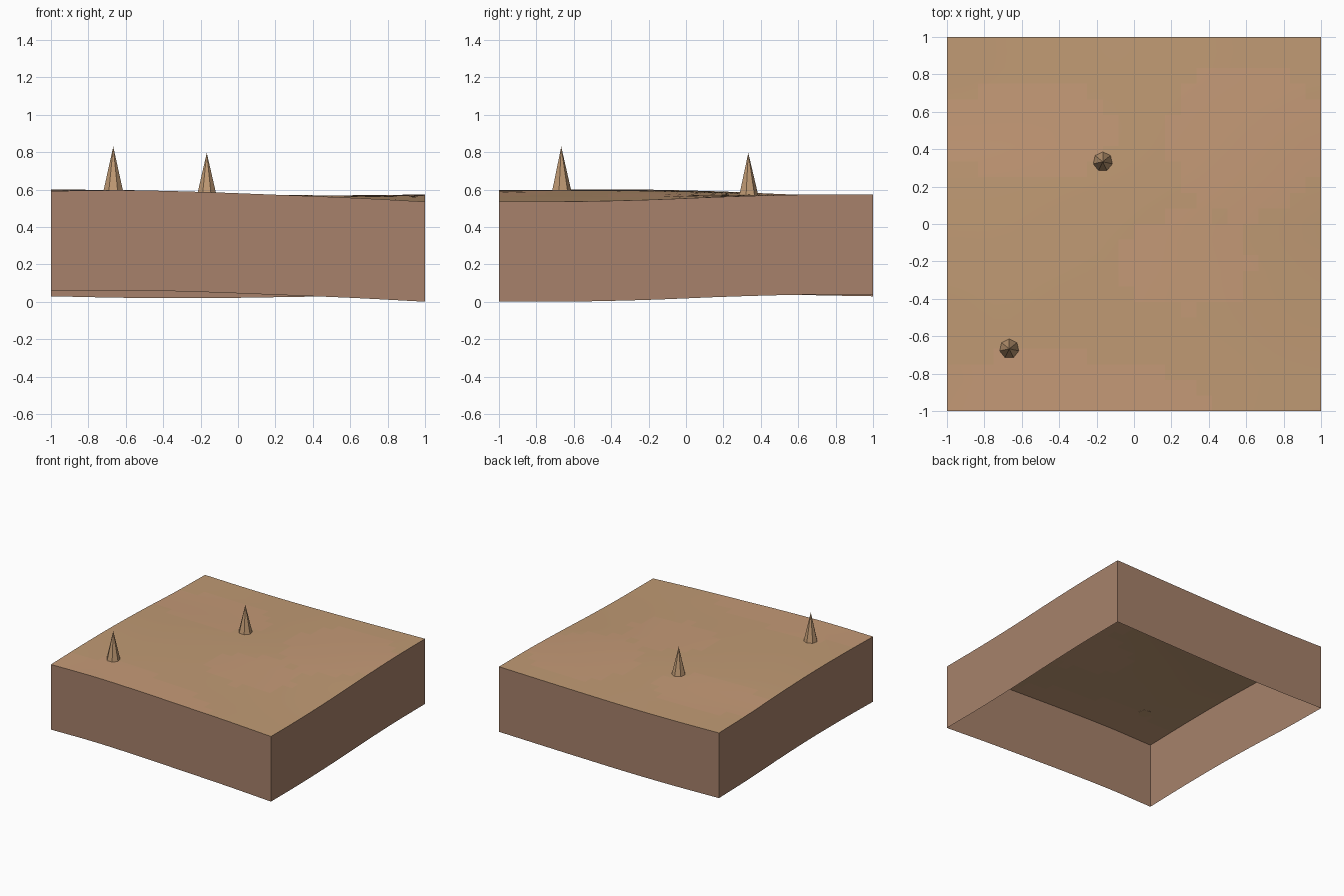
import bpy, bmesh, math

cube = bpy.data.objects.get("Cube")
if cube:
    bpy.data.objects.remove(cube, do_unlink=True)

CELLS = 24
DEPTH = 0.535

# Rim heights at six evenly spaced stations
FRONT = (0.593, 0.597, 0.588, 0.573, 0.557, 0.536)
BACK = (0.565, 0.557, 0.555, 0.560, 0.567, 0.575)
LEFT = (0.593, 0.600, 0.600, 0.590, 0.573, 0.565)
RIGHT = (0.536, 0.537, 0.546, 0.562, 0.573, 0.575)


def material(name, rgb):
    mat = bpy.data.materials.new(name)
    mat.use_nodes = True
    mat.diffuse_color = (*rgb, 1)
    bsdf = mat.node_tree.nodes["Principled BSDF"]
    bsdf.inputs["Base Color"].default_value = (*rgb, 1)
    bsdf.inputs["Roughness"].default_value = 0.9
    return mat


sand = material("sand", (0.53, 0.325, 0.175))
warm_sand = material("warm sand", (0.56, 0.325, 0.185))
earth = material("brown earth", (0.385, 0.222, 0.145))


def curve(points, t):
    """Smooth interpolation through evenly spaced heights, t from 0 to 1."""
    last = len(points) - 1
    i = min(int(t * last), last - 1)
    f = t * last - i
    a, b = points[i], points[i + 1]
    p = points[i - 1] if i else 2 * a - b
    n = points[i + 2] if i + 2 <= last else 2 * b - a
    return a + f * ((b - p) / 2 + f * (p - 2.5 * a + 2 * b - n / 2
                                       + f * (1.5 * (a - b) + (n - p) / 2)))


def height(x, y):
    """Surface blended from its four rim curves."""
    u, v = (x + 1) / 2, (y + 1) / 2
    across = (1 - v) * curve(FRONT, u) + v * curve(BACK, u)
    along = (1 - u) * curve(LEFT, v) + u * curve(RIGHT, v)
    corners = ((1 - u) * (1 - v) * FRONT[0] + u * (1 - v) * FRONT[-1]
               + (1 - u) * v * BACK[0] + u * v * BACK[-1])
    return across + along - corners


def is_warm(x, y):
    """Warmer patches of ground."""
    patches = ((0.6, 0.45, 0.42, 0.42), (-0.55, 0.5, 0.48, 0.26),
               (0.28, -0.2, 0.36, 0.26), (-0.5, -0.95, 0.9, 0.25))
    return any(((x - cx) / rx) ** 2 + ((y - cy) / ry) ** 2 < 1
               for cx, cy, rx, ry in patches)


def make_object(name, bm, mats):
    mesh = bpy.data.meshes.new(name)
    bm.to_mesh(mesh)
    bm.free()
    for mat in mats:
        mesh.materials.append(mat)
    obj = bpy.data.objects.new(name, mesh)
    bpy.context.collection.objects.link(obj)
    return obj


# Rolling ground surface
bm = bmesh.new()
bmesh.ops.create_grid(bm, x_segments=CELLS, y_segments=CELLS, size=1)
for vert in bm.verts:
    vert.co.z = height(vert.co.x, vert.co.y)
for face in bm.faces:
    face.smooth = True
    centre = face.calc_center_median()
    face.material_index = int(is_warm(centre.x, centre.y))
make_object("ground_surface", bm, (sand, warm_sand))

# Four side walls hanging from the rim, open underneath
bm = bmesh.new()
steps = [-1 + 2 * i / CELLS for i in range(CELLS)]
rim = ([(s, -1) for s in steps] + [(1, s) for s in steps]
       + [(-s, 1) for s in steps] + [(-1, -s) for s in steps])
top = [bm.verts.new((x, y, height(x, y))) for x, y in rim]
bottom = [bm.verts.new((x, y, height(x, y) - DEPTH)) for x, y in rim]
for i in range(len(rim)):
    j = (i + 1) % len(rim)
    bm.faces.new((bottom[i], bottom[j], top[j], top[i]))
make_object("side_walls", bm, (earth,))

# Seven-sided spikes standing on the ground
for name, x, y, tip in (("front_spike", -0.667, -0.667, 0.83),
                        ("back_spike", -0.167, 0.333, 0.797)):
    bm = bmesh.new()
    base = height(x, y) - 0.002
    bmesh.ops.create_cone(bm, cap_ends=True, segments=7, radius1=0.053,
                          radius2=0, depth=tip - base)
    bmesh.ops.translate(bm, verts=bm.verts, vec=(x, y, (tip + base) / 2))
    make_object(name, bm, (sand,))
